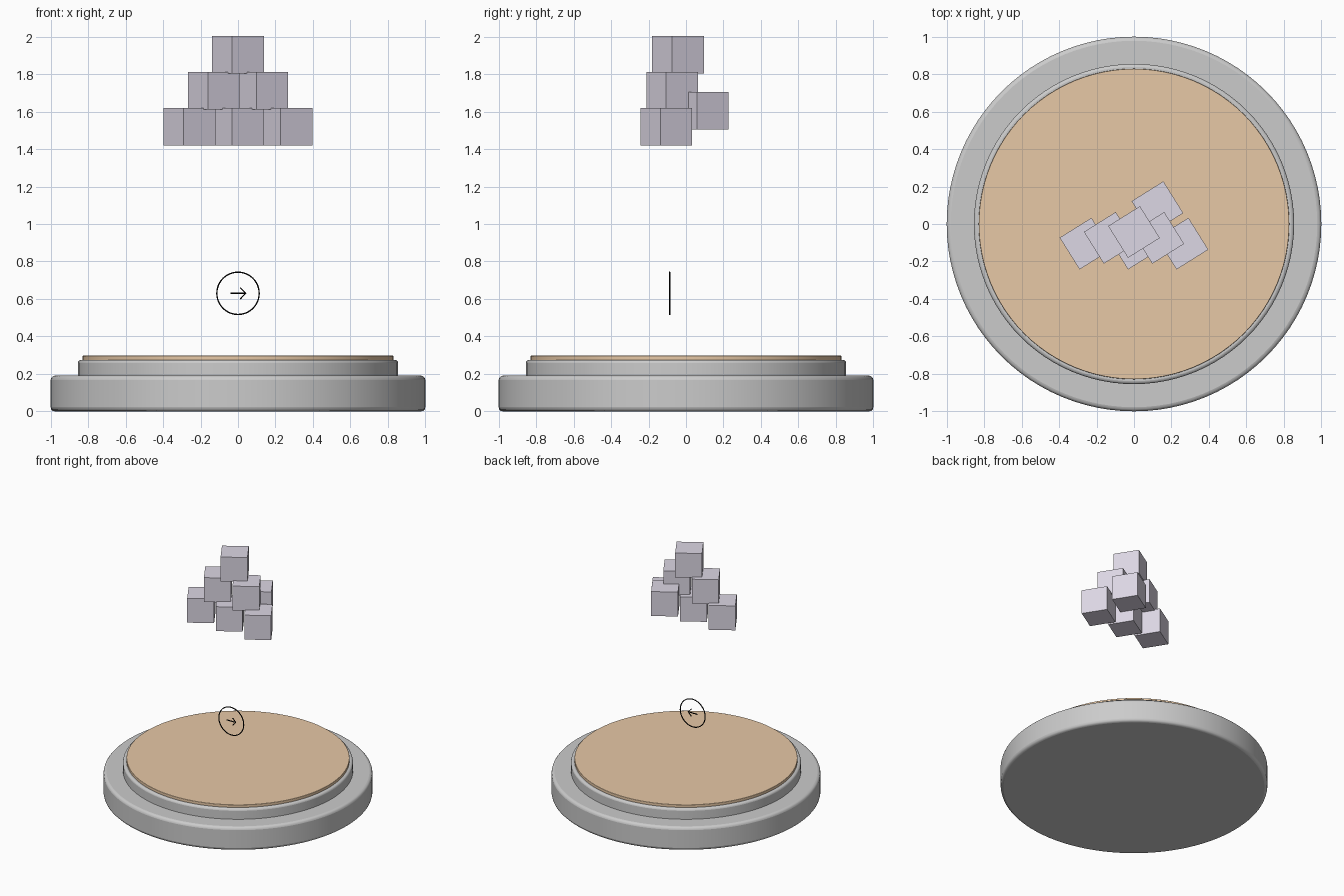
import bpy
import math

if "Cube" in bpy.data.objects:
    bpy.data.objects.remove(bpy.data.objects["Cube"])


def material(name, color):
    m = bpy.data.materials.new(name)
    m.diffuse_color = (*color, 1)
    m.use_nodes = True
    m.node_tree.nodes["Principled BSDF"].inputs["Base Color"].default_value = m.diffuse_color
    return m


lilac = material("pale_lilac", (0.72, 0.68, 0.78))
tan = material("warm_tan", (0.80, 0.58, 0.38))
black = material("black", (0.0, 0.0, 0.0))


def disc(name, radius, z0, z1, bevel, mat=None):
    bpy.ops.mesh.primitive_cylinder_add(vertices=96, radius=radius, depth=z1 - z0,
                                        location=(0, 0, (z0 + z1) / 2))
    o = bpy.context.object
    o.name = name
    b = o.modifiers.new("rounded_rim", 'BEVEL')
    b.width, b.segments, b.limit_method = bevel, 3, 'ANGLE'
    bpy.ops.object.shade_smooth_by_angle(angle=math.radians(35))
    if mat:
        o.data.materials.append(mat)


# Stepped round base
disc("base_plinth", 1.0, 0.0, 0.19, 0.022)
disc("base_step", 0.855, 0.17, 0.275, 0.016)
disc("base_top_inlay", 0.829, 0.26, 0.297, 0.003, tan)


# Floating pyramid of cubes, all turned by the same angle
def cube(name, x, y, z):
    bpy.ops.mesh.primitive_cube_add(size=0.2, location=(x, y, z),
                                    rotation=(0, 0, math.radians(32)))
    o = bpy.context.object
    o.name = name
    o.data.materials.append(lilac)


for row in range(3):
    for i in range(row + 1):
        cube(f"cube_row{row}_{i}", (i - row / 2) * 0.259,
             -0.043 - 0.031 * row, 1.904 - 0.192 * row)
cube("cube_back", 0.125, 0.09, 1.605)


# Thin upright ring with an arrow pointing to the right
def wire(name, paths):
    c = bpy.data.curves.new(name, 'CURVE')
    c.dimensions = '3D'
    c.bevel_depth = 0.004
    c.bevel_resolution = 1
    c.use_fill_caps = True
    for points, closed in paths:
        s = c.splines.new('POLY')
        s.points.add(len(points) - 1)
        for p, (x, z) in zip(s.points, points):
            p.co = (x, 0, z, 1)
        s.use_cyclic_u = closed
    o = bpy.data.objects.new(name, c)
    o.location = (0, -0.087, 0.63)
    bpy.context.collection.objects.link(o)
    c.materials.append(black)


ring = [(0.113 * math.cos(math.tau * i / 48), 0.113 * math.sin(math.tau * i / 48))
        for i in range(48)]
wire("marker_ring", [(ring, True)])
wire("marker_arrow", [([(-0.041, 0), (0.041, 0)], False),
                      ([(0.012, 0.03), (0.041, 0), (0.012, -0.03)], False)])
